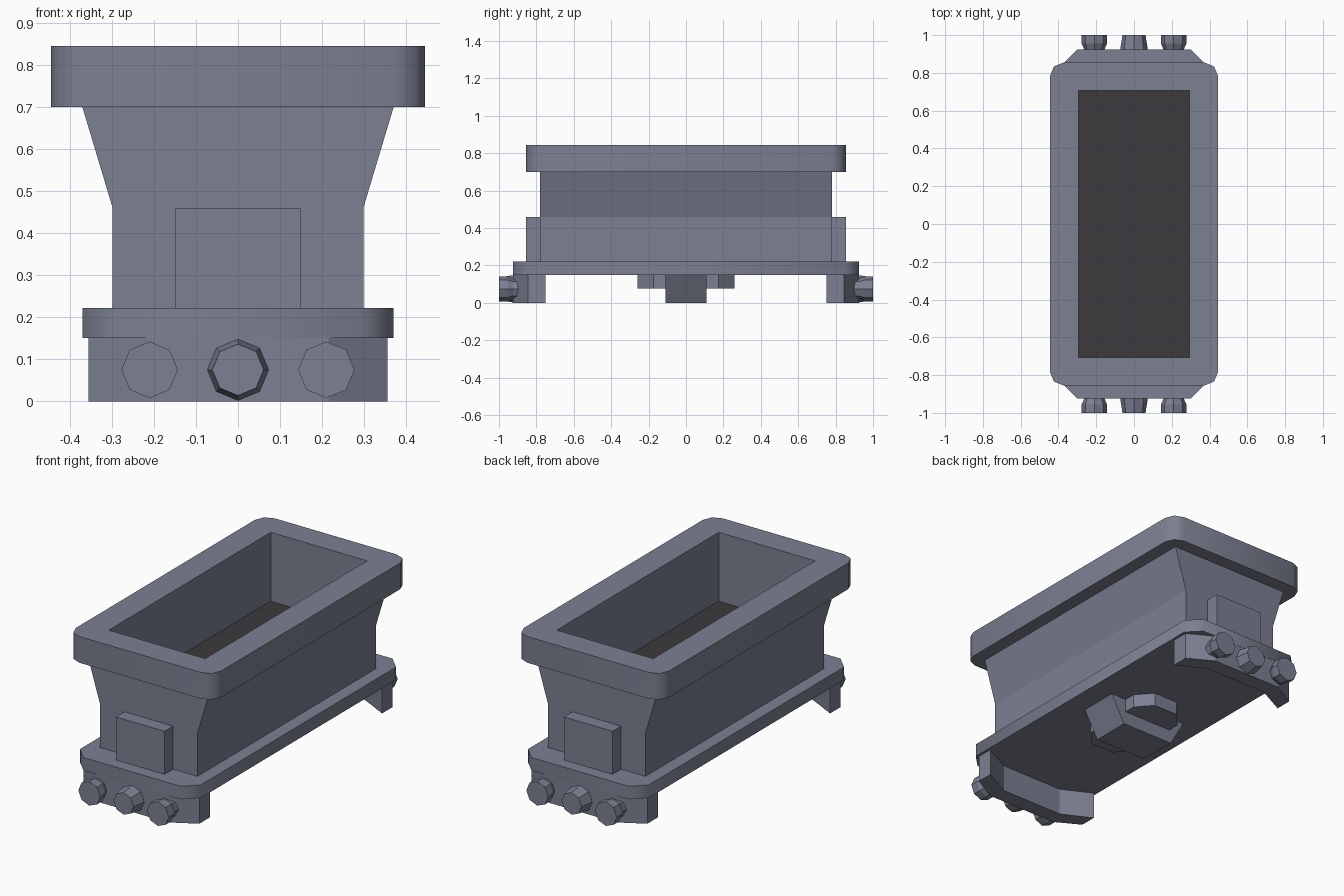
import bpy, bmesh, math
from mathutils import Vector

if "Cube" in bpy.data.objects:
    bpy.data.objects.remove(bpy.data.objects["Cube"])


def material(name, rgb):
    m = bpy.data.materials.new(name)
    m.diffuse_color = (*rgb, 1)
    m.use_nodes = True
    m.node_tree.nodes["Principled BSDF"].inputs["Base Color"].default_value = m.diffuse_color
    return m


STEEL = material("blue_grey_steel", (0.20, 0.215, 0.285))
DARK = material("dark_floor", (0.045, 0.042, 0.046))


def finish(name, bm, mat, smooth=False):
    bmesh.ops.recalc_face_normals(bm, faces=bm.faces)
    me = bpy.data.meshes.new(name)
    bm.to_mesh(me)
    bm.free()
    me.materials.append(mat)
    ob = bpy.data.objects.new(name, me)
    bpy.context.collection.objects.link(ob)
    if smooth:
        bpy.ops.object.select_all(action='DESELECT')
        ob.select_set(True)
        bpy.context.view_layer.objects.active = ob
        bpy.ops.object.shade_smooth_by_angle(angle=math.radians(50))
    return ob


def loft(name, rings, mat=STEEL, smooth=False):
    """Closed solid through a list of equal-length point rings."""
    bm = bmesh.new()
    vs = [[bm.verts.new(p) for p in r] for r in rings]
    n = len(vs[0])
    for a, b in zip(vs, vs[1:]):
        for i in range(n):
            j = (i + 1) % n
            bm.faces.new((a[i], a[j], b[j], b[i]))
    bm.faces.new(vs[0])
    bm.faces.new(vs[-1])
    return finish(name, bm, mat, smooth)


def plan(name, pts, z0, z1, **kw):
    return loft(name, [[(x, y, z) for x, y in pts] for z in (z0, z1)], **kw)


def section(name, pts, y0, y1, **kw):
    return loft(name, [[(x, y, z) for x, z in pts] for y in (y0, y1)], **kw)


def rect(hx, hy, y=0):
    return [(-hx, y - hy), (hx, y - hy), (hx, y + hy), (-hx, y + hy)]


def rounded(hx, hy, rx, ry, seg):
    pts = []
    for k, (sx, sy) in enumerate(((1, 1), (-1, 1), (-1, -1), (1, -1))):
        for i in range(seg + 1):
            a = math.pi / 2 * (k + i / seg)
            pts.append((sx * (hx - rx) + rx * math.cos(a),
                        sy * (hy - ry) + ry * math.sin(a)))
    return pts


# Hopper body and rim, hollowed by a common cutter
body = section("hopper_body", [(-.298, .22), (.298, .22), (.298, .46), (.37, .70),
                               (-.37, .70), (-.298, .46)], -.78, .78)
rim = plan("hopper_rim", rounded(.445, .855, .072, .072, 2), .70, .845, smooth=True)
cutter = plan("cavity_cutter", rect(.295, .708), .46, 1.0)
cutter.hide_render = True
for ob in (body, rim):
    mod = ob.modifiers.new("cavity", 'BOOLEAN')
    mod.operation = 'DIFFERENCE'
    mod.solver = 'EXACT'
    mod.object = cutter
    bpy.context.view_layer.objects.active = ob
    bpy.ops.object.modifier_apply(modifier=mod.name)
bpy.data.objects.remove(cutter)
plan("hopper_floor", rect(.295, .708), .457, .464, mat=DARK)

# Base plate with clipped corners
plan("base_plate", rounded(.37, .925, .072, .072, 1), .15, .222, smooth=True)

# Underside coupling: clipped plate and tapered cross block
plan("under_plate", rounded(.15, .26, .075, .085, 1), .076, .15)
section("under_block", [(-.16, 0), (.16, 0), (.245, .15), (-.245, .15)], -.11, .11)


def knob(name, x, s, profile):
    """Octagonal knob along y; profile is a list of (y, radius)."""
    ring = [(math.cos(i * math.pi / 4), math.sin(i * math.pi / 4)) for i in range(8)]
    loft(name, [[(x + r * c, s * y, .075 + r * d) for c, d in ring] for y, r in profile])


# Both ends: box, bumper and three knobs
for s, end in ((-1, "front"), (1, "back")):
    plan(end + "_box", rect(.149, .04, s * .815), .22, .46)
    outline = [(-.355, .845), (-.215, .924), (.215, .924), (.355, .845),
               (.355, .752), (.19, .835), (-.19, .835), (-.355, .752)]
    plan(end + "_bumper", [(x, s * y) for x, y in outline], 0, .15)
    knob(end + "_centre_knob", 0, s, [(.91, .075), (1.0, .061)])
    for x in (-.21, .21):
        knob(end + "_side_knob", x, s, [(.885, .054), (.925, .054), (.955, .067), (1.0, .067)])
